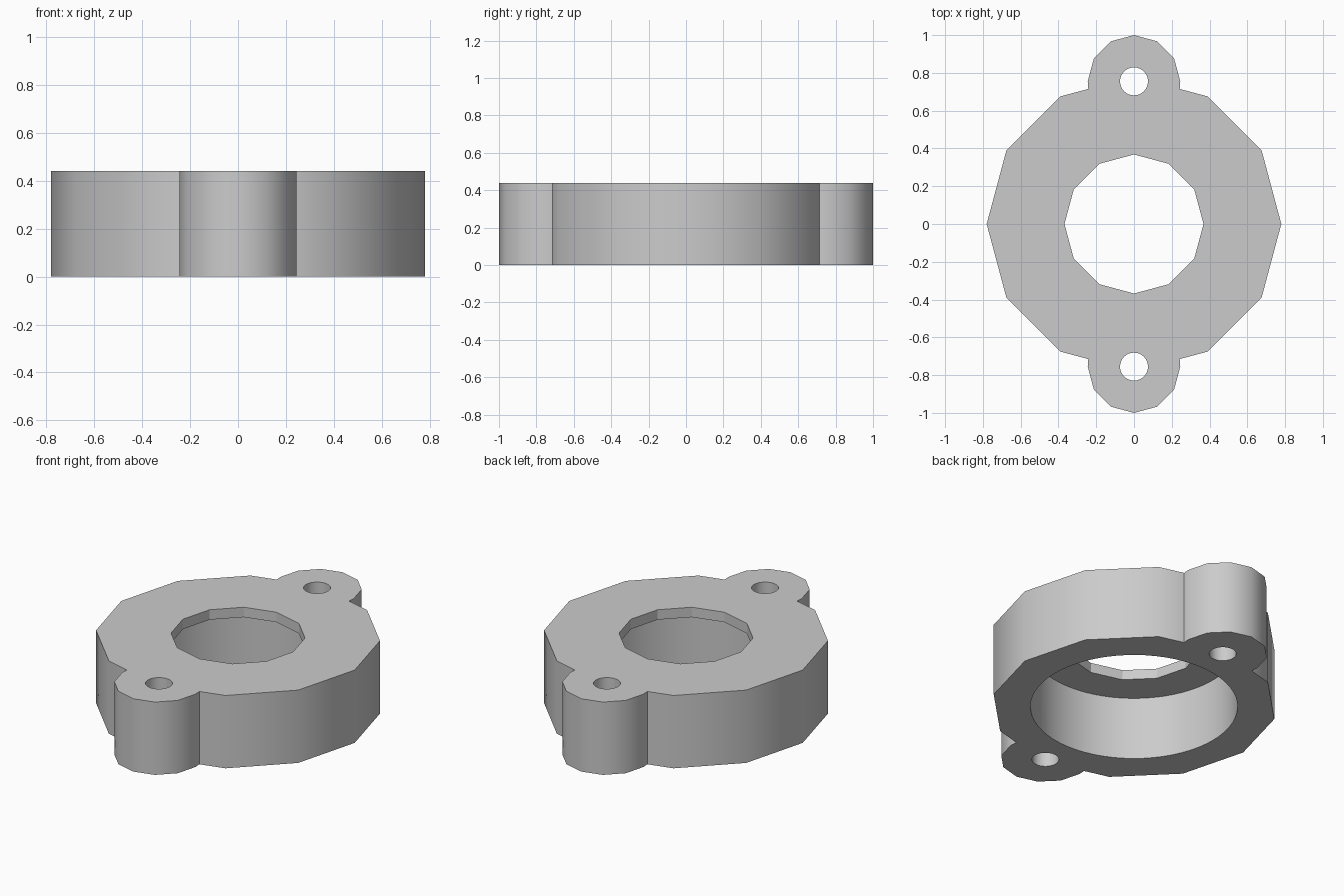
import bpy, bmesh
from math import pi, sin, cos, radians

if "Cube" in bpy.data.objects:
    bpy.data.objects.remove(bpy.data.objects["Cube"])

HEIGHT = 0.44
BODY_R = 0.78
LUG_R = 0.245
LUG_Y = 0.755
LIP_Z = 0.38

grey = bpy.data.materials.new("light grey")
grey.use_nodes = True
colour = (0.6, 0.6, 0.6, 1)
grey.diffuse_color = colour
grey.node_tree.nodes["Principled BSDF"].inputs["Base Color"].default_value = colour


def ring(radius, sides, cy=0.0):
    return [(radius * cos(2 * pi * i / sides), cy + radius * sin(2 * pi * i / sides))
            for i in range(sides)]


def prism(name, outline, z0, z1):
    """Extrude a closed outline from z0 to z1."""
    bm = bmesh.new()
    face = bm.faces.new([bm.verts.new((x, y, z0)) for x, y in outline])
    extruded = bmesh.ops.extrude_face_region(bm, geom=[face])["geom"]
    top = [v for v in extruded if isinstance(v, bmesh.types.BMVert)]
    bmesh.ops.translate(bm, verts=top, vec=(0, 0, z1 - z0))
    bmesh.ops.recalc_face_normals(bm, faces=bm.faces)
    mesh = bpy.data.meshes.new(name)
    bm.to_mesh(mesh)
    bm.free()
    mesh.materials.append(grey)
    obj = bpy.data.objects.new(name, mesh)
    bpy.context.collection.objects.link(obj)
    return obj


def polar(radius, degrees, cy=0.0):
    return (radius * cos(radians(degrees)), cy + radius * sin(radians(degrees)))


# Flange outline: twelve-sided body with a faceted lug at each end
half = [polar(BODY_R, a) for a in (0, 30, 60)]
half.append((0.242, 0.715))
half += [polar(LUG_R, a, LUG_Y) for a in range(0, 181, 30)]
half.append((-0.242, 0.715))
half += [polar(BODY_R, a) for a in (120, 150)]
outline = half + [(-x, -y) for x, y in half]
flange = prism("flange_body", outline, 0, HEIGHT)

# Openings: faceted top bore, round recess below, bolt hole through each lug
cutters = [
    prism("top_bore_cutter", ring(0.368, 12), LIP_Z - 0.1, HEIGHT + 0.1),
    prism("recess_cutter", ring(0.567, 64), -0.1, LIP_Z),
    prism("back_bolt_cutter", ring(0.074, 32, LUG_Y), -0.1, HEIGHT + 0.1),
    prism("front_bolt_cutter", ring(0.074, 32, -LUG_Y), -0.1, HEIGHT + 0.1),
]
bpy.ops.object.select_all(action="DESELECT")
bpy.context.view_layer.objects.active = flange
flange.select_set(True)
for cutter in cutters:
    cutter.hide_render = True
    mod = flange.modifiers.new("cut", "BOOLEAN")
    mod.operation = "DIFFERENCE"
    mod.solver = "EXACT"
    mod.object = cutter
    bpy.ops.object.modifier_apply(modifier=mod.name)
    bpy.data.objects.remove(cutter)

# Soft side walls with crisp rims; the top bore stays faceted
bpy.ops.object.shade_smooth_by_angle(angle=radians(35))
for poly in flange.data.polygons:
    if abs(poly.normal.z) < 0.5 and poly.center.xy.length < 0.4:
        poly.use_smooth = False
